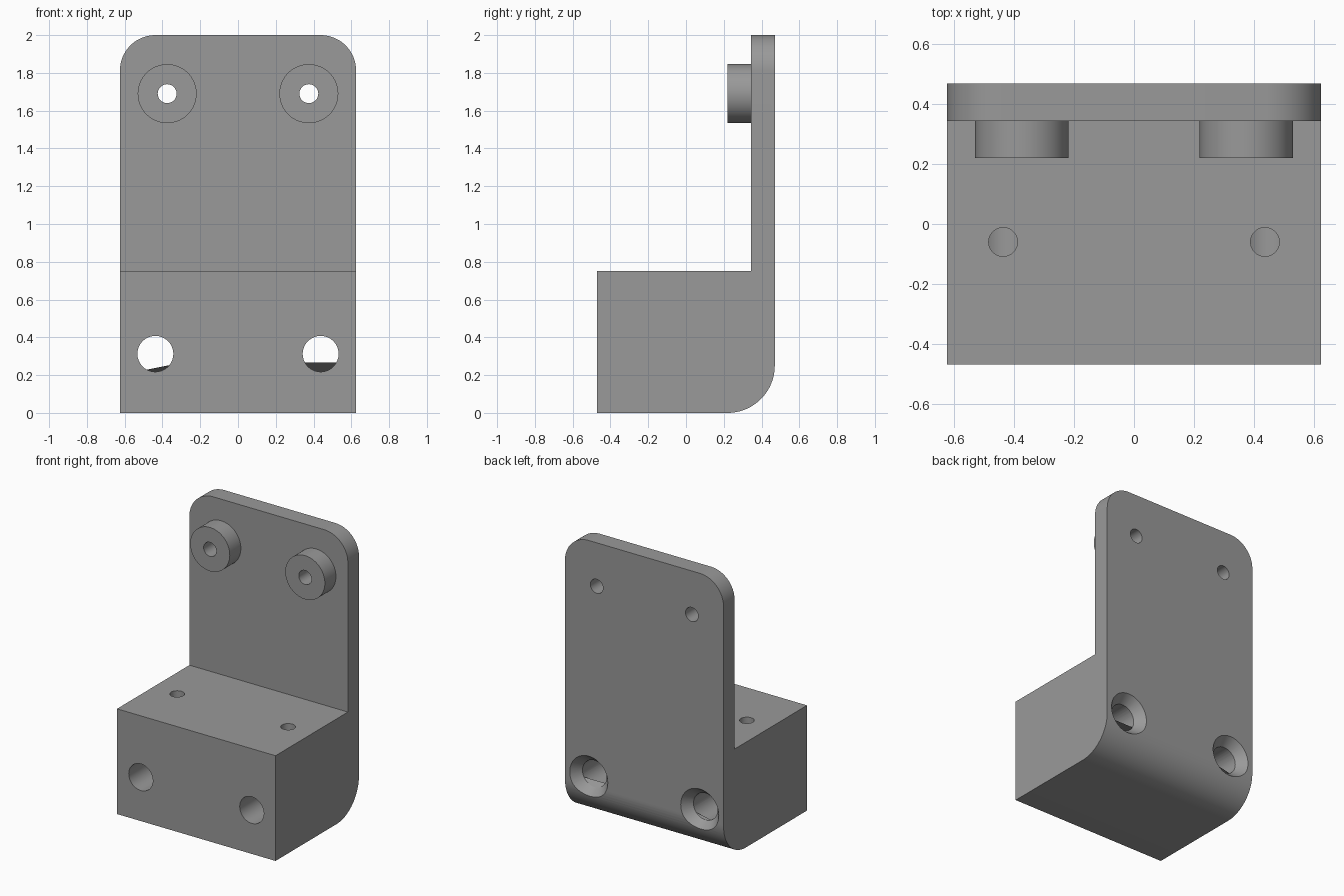
import bpy, bmesh, math
from mathutils import Matrix, Vector

if "Cube" in bpy.data.objects:
    bpy.data.objects.remove(bpy.data.objects["Cube"])

W, FRONT, BACK, PLATE = 0.625, -0.47, 0.47, 0.345
grey = bpy.data.materials.new("machined grey")
grey.diffuse_color = (0.32, 0.32, 0.32, 1)
grey.use_nodes = True
grey.node_tree.nodes["Principled BSDF"].inputs["Base Color"].default_value = grey.diffuse_color


def extruded(name, points, direction):
    """Solid made by sweeping a closed outline along a direction."""
    bm = bmesh.new()
    face = bm.faces.new([bm.verts.new(p) for p in points])
    out = bmesh.ops.extrude_face_region(bm, geom=[face])
    moved = [v for v in out["geom"] if isinstance(v, bmesh.types.BMVert)]
    bmesh.ops.translate(bm, verts=moved, vec=direction)
    bmesh.ops.recalc_face_normals(bm, faces=bm.faces)
    return to_object(name, bm)


def to_object(name, bm):
    mesh = bpy.data.meshes.new(name)
    bm.to_mesh(mesh)
    bm.free()
    obj = bpy.data.objects.new(name, mesh)
    bpy.context.collection.objects.link(obj)
    mesh.materials.append(grey)
    return obj


def rod(name, start, end, r1, r2=None):
    """Cylinder or cone between two points."""
    a, b = Vector(start), Vector(end)
    rot = (b - a).to_track_quat("Z", "Y").to_matrix().to_4x4()
    bm = bmesh.new()
    bmesh.ops.create_cone(bm, cap_ends=True, segments=64, radius1=r1,
                          radius2=r1 if r2 is None else r2, depth=(b - a).length,
                          matrix=Matrix.Translation((a + b) / 2) @ rot)
    return to_object(name, bm)


def arc(cx, cy, r, a0, a1, n=20):
    angles = [math.radians(a0 + (a1 - a0) * i / n) for i in range(n + 1)]
    return [(cx + r * math.cos(a), cy + r * math.sin(a)) for a in angles]


def combine(obj, other, operation):
    mod = obj.modifiers.new(operation.lower(), "BOOLEAN")
    mod.operation, mod.solver, mod.object = operation, "EXACT", other
    bpy.context.view_layer.objects.active = obj
    bpy.ops.object.modifier_apply(modifier=mod.name)
    bpy.data.objects.remove(other, do_unlink=True)


# L-shaped side profile with a rounded lower back edge
side = [(FRONT, 0)] + arc(BACK - 0.25, 0.25, 0.25, -90, 0)
side += [(BACK, 2), (PLATE, 2), (PLATE, 0.75), (FRONT, 0.75)]
bracket = extruded("bracket", [(-W, y, z) for y, z in side], (2 * W, 0, 0))

# Rounded upper corners of the plate
R = 0.1875
for s in (-1, 1):
    corner = [(s * x, 0.2, z) for x, z in arc(W - R, 2 - R, R, 0, 90)]
    corner += [(s * (W - R), 0.2, 2.1), (s * (W + 0.1), 0.2, 2.1), (s * (W + 0.1), 0.2, 2 - R)]
    combine(bracket, extruded("corner_cutter", corner, (0, 0.4, 0)), "DIFFERENCE")

for s in (-1, 1):
    # Spacer boss with a through hole
    bx, bz = s * 0.375, 1.69
    combine(bracket, rod("boss", (bx, 0.22, bz), (bx, 0.40, bz), 0.156), "UNION")
    combine(bracket, rod("boss_hole", (bx, 0.1, bz), (bx, 0.6, bz), 0.05), "DIFFERENCE")
    # Mounting hole with a countersink at the back
    hx, hz = s * 0.4375, 0.3125
    combine(bracket, rod("mount_hole", (hx, -0.6, hz), (hx, 0.6, hz), 0.095), "DIFFERENCE")
    combine(bracket, rod("countersink", (hx, BACK - 0.065, hz), (hx, BACK + 0.065, hz),
                         0.095, 0.205), "DIFFERENCE")
    # Set screw hole down into the mounting hole
    combine(bracket, rod("screw_hole", (hx, -0.06, hz), (hx, -0.06, 0.9), 0.048), "DIFFERENCE")

bracket.select_set(True)
bpy.ops.object.shade_smooth_by_angle(angle=math.radians(30))
